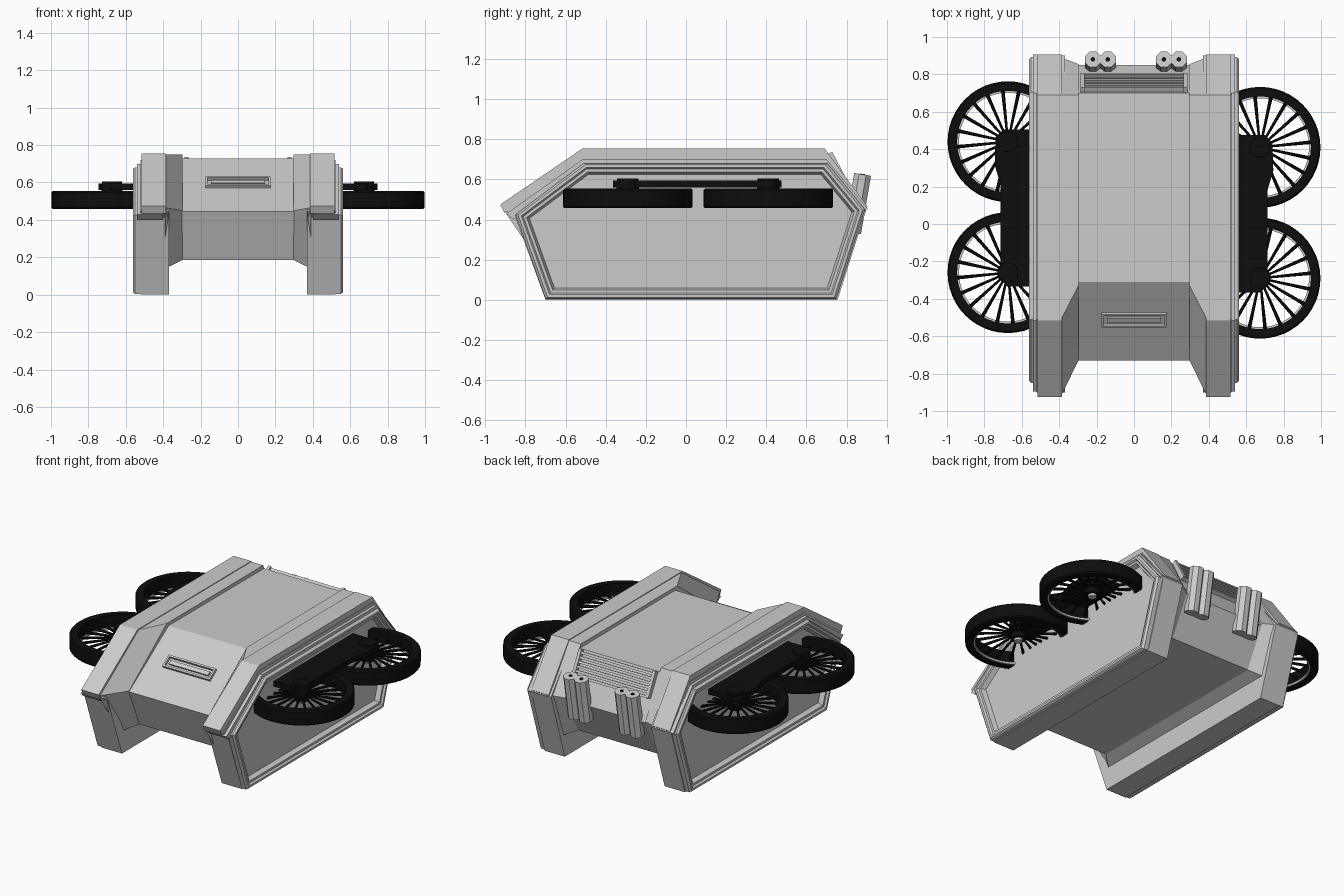
import bpy, bmesh
from math import pi, cos, sin, atan2
from mathutils import Matrix, Vector

if "Cube" in bpy.data.objects:
    bpy.data.objects.remove(bpy.data.objects["Cube"])

black = bpy.data.materials.new("black")
black.diffuse_color = (0.004, 0.004, 0.004, 1)
black.use_nodes = True
black.node_tree.nodes["Principled BSDF"].inputs["Base Color"].default_value = black.diffuse_color


def finish(name, bm, mat=None, smooth=False):
    bmesh.ops.recalc_face_normals(bm, faces=bm.faces)
    me = bpy.data.meshes.new(name)
    bm.to_mesh(me)
    bm.free()
    ob = bpy.data.objects.new(name, me)
    bpy.context.collection.objects.link(ob)
    if mat:
        me.materials.append(mat)
    if smooth:
        bpy.context.view_layer.objects.active = ob
        bpy.ops.object.select_all(action='DESELECT')
        ob.select_set(True)
        bpy.ops.object.shade_smooth_by_angle(angle=0.6)
    return ob


def loft(sections):
    """Closed solid through (x, [(y, z), ...]) sections."""
    bm = bmesh.new()
    rows = [[bm.verts.new((x, y, z)) for y, z in prof] for x, prof in sections]
    n = len(rows[0])
    for a, b in zip(rows, rows[1:]):
        for i in range(n):
            bm.faces.new((a[i], a[(i + 1) % n], b[(i + 1) % n], b[i]))
    bm.faces.new(rows[0])
    last = bm.faces.new(rows[-1])
    bmesh.ops.recalc_face_normals(bm, faces=bm.faces)
    return bm, last


def ring(bm, c, r0, r1, z0, z1, n=48, ch=0.008):
    """Ring with chamfered outer edges around a vertical axis."""
    sec = [(r0, z0), (r1 - ch, z0), (r1, z0 + ch), (r1, z1 - ch), (r1 - ch, z1), (r0, z1)]
    rows = [[bm.verts.new((c[0] + r * cos(2 * pi * i / n), c[1] + r * sin(2 * pi * i / n), z))
             for r, z in sec] for i in range(n)]
    for i in range(n):
        a, b = rows[i], rows[(i + 1) % n]
        for j in range(6):
            bm.faces.new((a[j], a[(j + 1) % 6], b[(j + 1) % 6], b[j]))


def rod(bm, p, q, r1, r2, n):
    p, q = Vector(p), Vector(q)
    d = q - p
    m = Matrix.Translation((p + q) / 2) @ d.to_track_quat('Z', 'Y').to_matrix().to_4x4() \
        @ Matrix.Rotation(pi / n, 4, 'Z')
    bmesh.ops.create_cone(bm, cap_ends=True, segments=n, radius1=r1, radius2=r2,
                          depth=d.length, matrix=m)


def box(bm, c, size, tilt=0):
    m = Matrix.Translation(c) @ Matrix.Rotation(tilt, 4, 'X') @ Matrix.Diagonal((*size, 1))
    bmesh.ops.create_cube(bm, size=1, matrix=m)


# Central hull
hull = [(-0.31, 0.728), (-0.73, 0.445), (-0.62, 0.185), (0.72, 0.185), (0.85, 0.44), (0.70, 0.725)]
finish("central_hull", loft([(-0.30, hull), (0.30, hull)])[0])

cheek_in = [(-0.33, 0.75), (-0.73, 0.45), (-0.62, 0.185), (0.72, 0.185), (0.855, 0.45), (0.69, 0.75)]
cheek_out = [(-0.51, 0.75), (-0.92, 0.465), (-0.70, 0.14), (0.78, 0.14), (0.89, 0.46), (0.69, 0.75)]
pod = [(-0.70, 0), (0.755, 0), (0.90, 0.455), (0.69, 0.72), (-0.51, 0.72), (-0.90, 0.445), (-0.85, 0.41)]
rim = [(-0.70, 0.005), (0.75, 0.005), (0.893, 0.45), (0.705, 0.68), (-0.51, 0.68), (-0.85, 0.425)]
plate = [(-0.925, 0.475), (-0.515, 0.755), (0.69, 0.755), (0.905, 0.465),
         (0.88, 0.44), (0.67, 0.69), (-0.50, 0.69), (-0.905, 0.435)]
ledge = [(-0.895, 0.43), (-0.515, 0.70), (0.70, 0.70), (0.905, 0.455),
         (0.88, 0.43), (0.68, 0.66), (-0.49, 0.66), (-0.86, 0.40)]

for s, side in ((-1, "left"), (1, "right")):
    # Side pod, sloping cheek and armour plates
    finish(side + "_cheek", loft([(s * 0.297, cheek_in), (s * 0.39, cheek_out)])[0])
    finish(side + "_pod", loft([(s * 0.37, pod), (s * 0.52, pod)])[0])
    finish(side + "_top_plate", loft([(s * 0.385, plate), (s * 0.515, plate)])[0])
    finish(side + "_top_ledge", loft([(s * 0.40, ledge), (s * 0.54, ledge)])[0])
    # Stepped rim around the recessed side panel
    bm, face = loft([(s * 0.51, rim), (s * 0.55, rim), (s * 0.562, [(y * 0.985, z * 0.98 + 0.007) for y, z in rim])])
    for t, d in ((0.014, 0), (0.008, -0.012), (0.014, 0), (0.012, -0.03)):
        bmesh.ops.inset_region(bm, faces=[face], thickness=t, depth=d, use_even_offset=True)
    finish(side + "_side_panel", bm)

    # Spoked wheels lying flat
    shift = 0.015 if s < 0 else -0.015
    for wy, end in ((0.425, "rear"), (-0.275, "front")):
        c = (s * 0.674, wy + shift)
        bm = bmesh.new()
        ring(bm, c, 0.272, 0.323, 0.457, 0.555)
        finish(f"{side}_{end}_tyre", bm, black, True)
        bm = bmesh.new()
        ring(bm, c, 0.262, 0.275, 0.462, 0.475, ch=0.002)
        rod(bm, (*c, 0.47), (*c, 0.50), 0.026, 0.026, 16)
        finish(f"{side}_{end}_wheel_trim", bm, None, True)
        bm = bmesh.new()
        rod(bm, (*c, 0.485), (*c, 0.56), 0.045, 0.045, 20)
        for i in range(20):
            a = 2 * pi * i / 20 + 0.1
            u = Vector((cos(a), sin(a), 0))
            o = Vector((*c, 0))
            rod(bm, o + u * 0.035 + Vector((0, 0, 0.525)), o + u * 0.28 + Vector((0, 0, 0.50)),
                0.006, 0.010, 6)
        finish(f"{side}_{end}_spokes", bm, black, True)
        bm = bmesh.new()
        rod(bm, (*c, 0.555), (*c, 0.605), 0.058, 0.054, 16)
        finish(f"{side}_{end}_hub_cap", bm, black, True)

    # Arm carrying both wheels
    arm = [(0.50, -0.35), (0.68, -0.35), (0.715, -0.30), (0.715, 0.20), (0.745, 0.30),
           (0.74, 0.45), (0.70, 0.49), (0.50, 0.49)]
    bm = bmesh.new()
    f = bm.faces.new([bm.verts.new((s * x, y + shift, 0.56)) for x, y in arm])
    up = bmesh.ops.extrude_face_region(bm, geom=[f])["geom"]
    bmesh.ops.translate(bm, vec=(0, 0, 0.035), verts=[v for v in up if isinstance(v, bmesh.types.BMVert)])
    finish(side + "_wheel_arm", bm, black)

    # Twin octagonal exhausts
    bm = bmesh.new()
    for dx in (-0.04, 0.04):
        x = s * 0.19 + 0.01 + dx
        rod(bm, (x, 0.83, 0.335), (x, 0.88, 0.625), 0.046, 0.046, 8)
    finish(side + "_exhaust_pair", bm)
    bm = bmesh.new()
    for dx in (-0.04, 0.04):
        x = s * 0.19 + 0.01 + dx
        rod(bm, (x, 0.879, 0.62), (x, 0.8804, 0.628), 0.012, 0.012, 10)
    finish(side + "_exhaust_holes", bm, black)

# Rear grille slats on the sloped back
bm = bmesh.new()
tilt = atan2(0.725 - 0.44, 0.70 - 0.85) - pi
for i in range(6):
    t = 0.06 + i * 0.09
    box(bm, (0, 0.712 + 0.15 * t, 0.728 - 0.285 * t), (0.54, 0.016, 0.03), tilt)
for x in (-0.275, 0.275):
    box(bm, (x, 0.755, 0.655), (0.02, 0.17, 0.03), tilt)
finish("rear_grille", bm)

# Framed vision slot on the sloped front
bm = bmesh.new()
tilt = atan2(0.283, 0.42)
along, c = Vector((0, cos(tilt), sin(tilt))), Vector((0, -0.51, 0.596))
for k in (-1, 1):
    box(bm, c + along * 0.037 * k, (0.35, 0.012, 0.03), tilt)
    box(bm, c + Vector((0.169 * k, 0, 0)), (0.012, 0.07, 0.03), tilt)
box(bm, c, (0.29, 0.028, 0.02), tilt)
finish("front_slot", bm)
